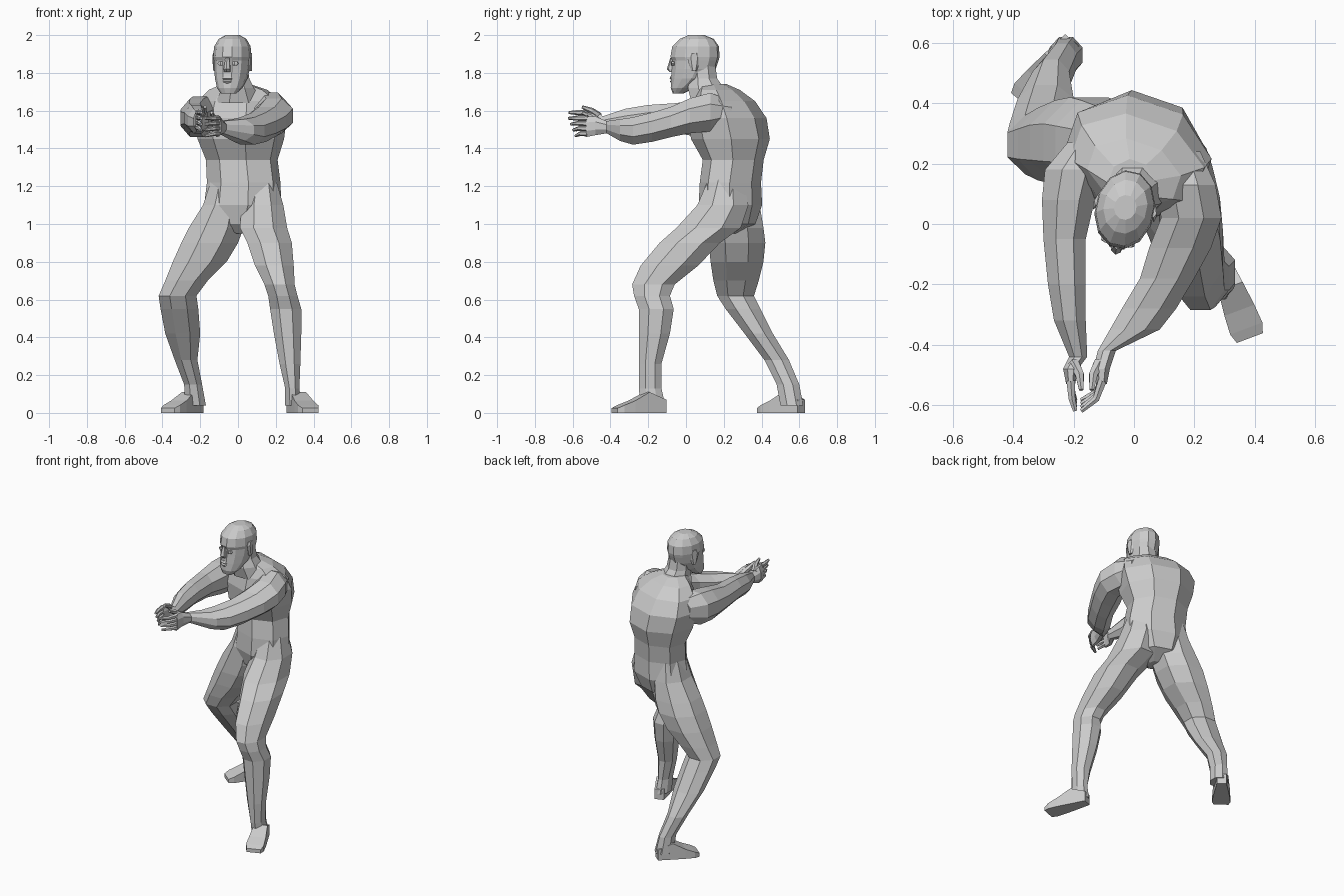
import bpy
import bmesh
import math
from mathutils import Matrix, Vector

default_cube = bpy.data.objects.get("Cube")
if default_cube:
    bpy.data.objects.remove(default_cube, do_unlink=True)

# One plain clay colour for the whole figure
clay = bpy.data.materials.new("clay grey")
clay.use_nodes = True
clay_colour = (.6, .6, .6, 1)
clay.diffuse_color = clay_colour
clay.node_tree.nodes["Principled BSDF"].inputs["Base Color"].default_value = clay_colour


def loft(name, rings, matrix=None):
    """Skin a list of equally sized point rings and cap both ends."""
    bm = bmesh.new()
    loops = [[bm.verts.new(point) for point in ring] for ring in rings]
    count = len(loops[0])
    for lower, upper in zip(loops, loops[1:]):
        for i in range(count):
            j = (i + 1) % count
            bm.faces.new((lower[i], lower[j], upper[j], upper[i]))
    bm.faces.new(list(reversed(loops[0])))
    bm.faces.new(loops[-1])
    bmesh.ops.recalc_face_normals(bm, faces=bm.faces[:])
    if matrix is not None:
        bm.transform(matrix)
    mesh = bpy.data.meshes.new(name)
    bm.to_mesh(mesh)
    bm.free()
    mesh.materials.append(clay)
    part = bpy.data.objects.new(name, mesh)
    bpy.context.scene.collection.objects.link(part)


def oval(low_u, high_u, low_v, high_v, sides=8):
    """Polygon that touches all four sides of the given rectangle."""
    grow = 1 / math.cos(math.pi / sides)
    points = []
    for i in range(sides):
        angle = 2 * math.pi * (i + .5) / sides
        u = (low_u + high_u) / 2 + (high_u - low_u) / 2 * grow * math.cos(angle)
        v = (low_v + high_v) / 2 + (high_v - low_v) / 2 * grow * math.sin(angle)
        points.append((u, v))
    return points


def level(z, left, right, front, back, sides=8):
    """Horizontal section."""
    return [Vector((u, v, z)) for u, v in oval(left, right, front, back, sides)]


def upright(y, left, right, bottom, top, sides=8):
    """Vertical section facing the front."""
    return [Vector((u, y, v)) for u, v in oval(left, right, bottom, top, sides)]


def turned(x, y, degrees):
    return Matrix.Translation((x, y, 0)) @ Matrix.Rotation(math.radians(degrees), 4, "Z")


def tube(name, path, radii, sides=6):
    """Tapered tube along a short path."""
    path = [Vector(point) for point in path]
    rings = []
    for i, point in enumerate(path):
        along = path[min(i + 1, len(path) - 1)] - path[max(i - 1, 0)]
        facing = along.to_track_quat("Z", "Y")
        r = radii[i]
        rings.append([point + facing @ Vector((u, v, 0)) for u, v in oval(-r, r, -r, r, sides)])
    loft(name, rings)


# Torso: height, centre x, centre y, half width, half depth
torso_sections = [
    (.95, .02, .21, .03, .05),
    (1, .015, .235, .14, .12),
    (1.1, .025, .235, .195, .15),
    (1.22, .03, .235, .185, .145),
    (1.34, .02, .25, .18, .145),
    (1.45, .015, .235, .215, .19),
    (1.56, .01, .22, .235, .185),
    (1.65, .01, .2, .215, .145),
    (1.71, 0, .17, .15, .1),
    (1.74, -.01, .14, .07, .07),
]
torso_rings = []
for z, x, y, width, depth in torso_sections:
    matrix = turned(x, y, -19)
    torso_rings.append([matrix @ point for point in level(z, -width, width, -depth, depth)])
loft("torso", torso_rings)

# Legs: height, then side and front-to-back limits
left_leg = [
    (1.24, .06, .2, .12, .3),
    (1.1, .02, .24, .06, .33),
    (.98, .01, .26, -.05, .29),
    (.9, .05, .285, -.14, .18),
    (.78, .09, .295, -.24, .065),
    (.68, .14, .3, -.285, -.06),
    (.62, .16, .315, -.275, -.085),
    (.55, .17, .335, -.25, -.065),
    (.42, .19, .335, -.25, -.085),
    (.26, .22, .33, -.25, -.13),
    (.13, .25, .325, -.25, -.13),
    (.04, .25, .335, -.24, -.11),
]
right_leg = [
    (1.24, -.14, .02, .15, .36),
    (1.1, -.185, .03, .12, .39),
    (.98, -.26, .03, .12, .41),
    (.9, -.3, 0, .12, .42),
    (.8, -.345, -.06, .13, .41),
    (.7, -.385, -.16, .145, .385),
    (.62, -.42, -.22, .165, .36),
    (.55, -.41, -.21, .21, .395),
    (.42, -.385, -.2, .31, .46),
    (.28, -.335, -.215, .415, .545),
    (.15, -.285, -.19, .48, .6),
    (.04, -.28, -.17, .5, .62),
]
for name, sections in (("left_leg", left_leg), ("right_leg", right_leg)):
    loft(name, [level(*section) for section in sections])

# Feet: share of length, half width, top
foot_sections = [
    (0, .03, .07),
    (.35, .043, .11),
    (.65, .053, .065),
    (.88, .057, .04),
    (1, .046, .025),
]
for name, heel, toe in (
    ("left_foot", (.285, -.115), (.384, -.378)),
    ("right_foot", (-.205, .61), (-.372, .405)),
):
    stride = Vector(toe) - Vector(heel)
    heading = math.degrees(math.atan2(stride.y, stride.x)) + 90
    rings = [upright(-share * stride.length, -half, half, 0, top, 4)
             for share, half, top in foot_sections]
    loft(name, rings, turned(heel[0], heel[1], heading))

# Arms and palms: distance, then side and height limits
left_arm = [
    (.24, .08, .22, 1.54, 1.65),
    (.13, .07, .27, 1.49, 1.695),
    (.02, .09, .29, 1.48, 1.665),
    (-.08, .05, .255, 1.46, 1.62),
    (-.18, .02, .2, 1.435, 1.59),
    (-.28, -.04, .14, 1.42, 1.565),
    (-.35, -.08, .085, 1.44, 1.555),
    (-.42, -.12, -.06, 1.48, 1.545),
    (-.48, -.135, -.08, 1.47, 1.57),
    (-.53, -.125, -.09, 1.46, 1.57),
]
right_arm = [
    (.27, -.22, -.08, 1.49, 1.65),
    (.18, -.295, -.1, 1.46, 1.675),
    (.08, -.305, -.13, 1.46, 1.665),
    (-.05, -.3, -.16, 1.48, 1.64),
    (-.2, -.285, -.16, 1.49, 1.63),
    (-.32, -.265, -.16, 1.48, 1.61),
    (-.44, -.215, -.155, 1.5, 1.57),
    (-.48, -.235, -.185, 1.49, 1.6),
    (-.53, -.225, -.195, 1.49, 1.6),
]
for name, sections in (("left_arm", left_arm), ("right_arm", right_arm)):
    loft(name, [upright(*section) for section in sections])

# Fingers curl inward from each palm, with the thumbs on top
for side, knuckle, top, curl in (("left", -.105, 1.56, -.07), ("right", -.21, 1.59, .015)):
    for i, finger in enumerate(("index", "middle", "ring", "little")):
        z = top - .027 * i
        reach = .1 - .012 * i
        path = [
            (knuckle, -.52, z),
            (knuckle + curl * .3, -.52 - reach * .6, z),
            (knuckle + curl, -.52 - reach, z - .004 * i),
        ]
        tube(f"{side}_{finger}_finger", path, (.014, .011, .007))
    inward = math.copysign(1, curl)
    thumb = [
        (knuckle + inward * .01, -.46, top - .02),
        (knuckle + inward * .03, -.5, top + .01),
        (knuckle + inward * .035, -.55, top + .03),
    ]
    tube(f"{side}_thumb", thumb, (.018, .014, .007))

# Neck: height, then side and front-to-back limits
neck_sections = [
    (1.64, -.12, .13, .03, .27),
    (1.72, -.085, .085, .01, .2),
    (1.77, -.085, .06, .02, .165),
    (1.84, -.085, .05, .02, .155),
]
loft("neck", [level(*section) for section in neck_sections])

# Head: height, half width, front, back, turned slightly to its right
head_turn = turned(-.03, .05, -12)
head_sections = [
    (1.69, .04, -.12, -.07),
    (1.72, .065, -.13, -.01),
    (1.77, .082, -.128, .07),
    (1.82, .09, -.123, .105),
    (1.865, .093, -.12, .12),
    (1.885, .096, -.13, .125),
    (1.94, .092, -.12, .122),
    (1.98, .07, -.08, .095),
    (2, .036, -.035, .045),
]
loft("head", [level(z, -half, half, front, back, 12)
              for z, half, front, back in head_sections], head_turn)

# Face: each feature is a short stack of height, half width, front, back
face_parts = {
    "nose": [(1.88, .01, -.134, -.11), (1.82, .017, -.152, -.11), (1.805, .016, -.138, -.11)],
    "upper_lip": [(1.783, .015, -.132, -.11), (1.77, .026, -.138, -.11), (1.765, .024, -.13, -.11)],
    "lower_lip": [(1.763, .024, -.13, -.11), (1.755, .022, -.137, -.11), (1.745, .016, -.13, -.11)],
}
for name, sections in face_parts.items():
    loft(name, [level(z, -half, half, front, back, 6)
                for z, half, front, back in sections], head_turn)

# Paired eyes and ears
for side, sign in (("left", 1), ("right", -1)):
    eye = head_turn @ Matrix.Translation((sign * .038, 0, 0))
    loft(f"{side}_eye", [level(z, -half, half, -.122, -.1, 6)
                         for z, half in ((1.84, .01), (1.85, .018), (1.86, .012))], eye)
    ear = head_turn @ Matrix.Translation((sign * .092, .012, 0)) @ Matrix.Rotation(sign * .3, 4, "Z")
    loft(f"{side}_ear", [level(z, -.011, .011, -half, half, 6)
                         for z, half in ((1.81, .012), (1.84, .022), (1.885, .032), (1.905, .018))], ear)
